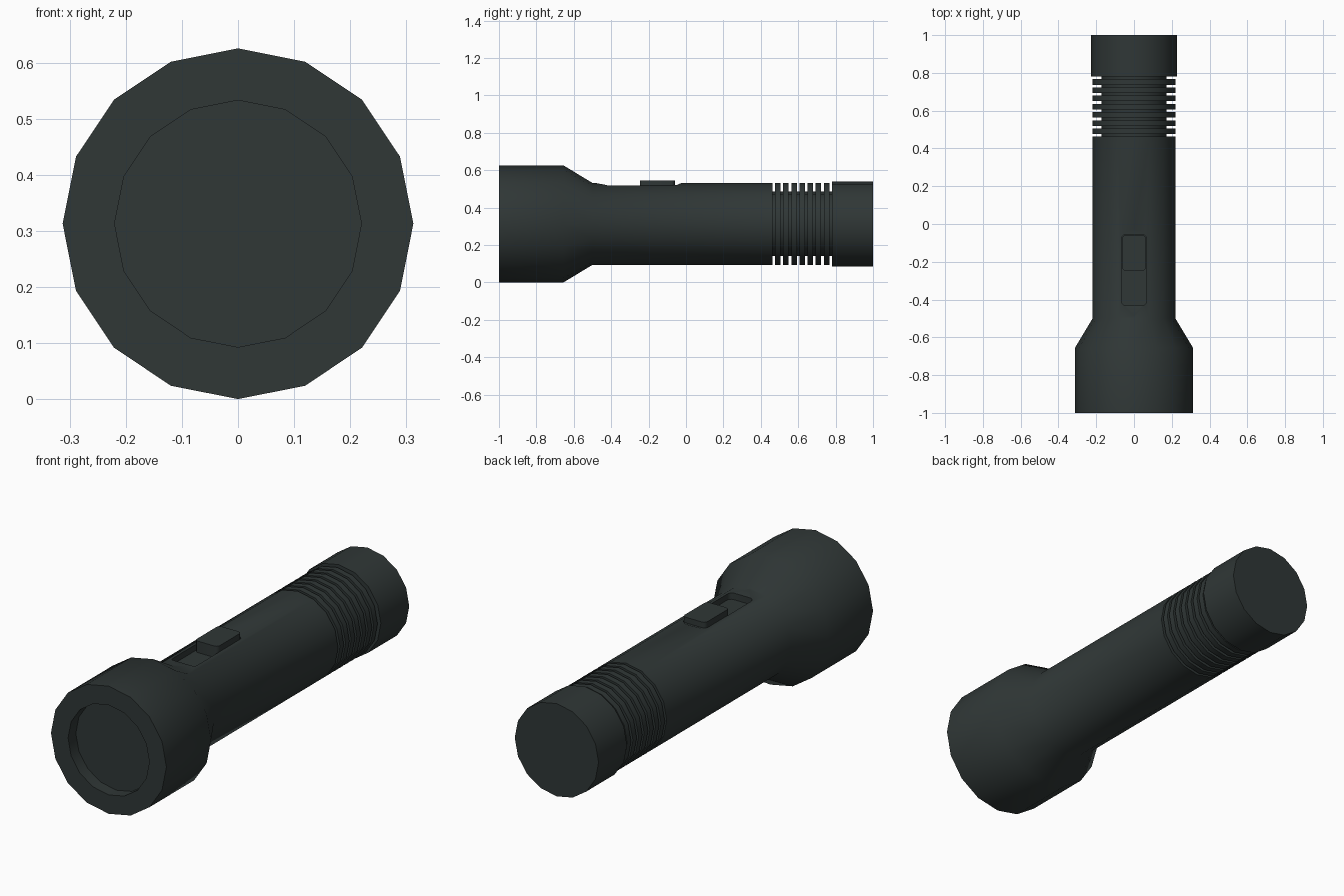
import bpy, bmesh, math

cube = bpy.data.objects.get("Cube")
if cube:
    bpy.data.objects.remove(cube, do_unlink=True)

SIDES = 16
AXIS_Z = 0.313
BODY_R = 0.219

casing = bpy.data.materials.new("dark_green_grey")
casing.use_nodes = True
colour = (0.029, 0.038, 0.037, 1)
casing.diffuse_color = colour
casing.node_tree.nodes["Principled BSDF"].inputs["Base Color"].default_value = colour


def finish(name, bm):
    bmesh.ops.recalc_face_normals(bm, faces=bm.faces)
    mesh = bpy.data.meshes.new(name)
    bm.to_mesh(mesh)
    bm.free()
    mesh.materials.append(casing)
    obj = bpy.data.objects.new(name, mesh)
    bpy.context.collection.objects.link(obj)
    return obj


def select(obj):
    bpy.ops.object.select_all(action="DESELECT")
    obj.select_set(True)
    bpy.context.view_layer.objects.active = obj


def lathe(name, profile):
    """Turn (radius, y) points about the long axis and close both ends."""
    bm = bmesh.new()
    rings = []
    for r, y in profile:
        angles = [2 * math.pi * i / SIDES for i in range(SIDES)]
        rings.append([bm.verts.new((r * math.sin(a), y, AXIS_Z + r * math.cos(a)))
                      for a in angles])
    for a, b in zip(rings, rings[1:]):
        for i in range(SIDES):
            j = (i + 1) % SIDES
            bm.faces.new((a[i], a[j], b[j], b[i]))
    bm.faces.new(rings[0])
    bm.faces.new(rings[-1])
    return finish(name, bm)


def rounded_block(name, half_width, y0, y1, z0, z1, radius):
    """Box with rounded upright edges."""
    bm = bmesh.new()
    bmesh.ops.create_cube(bm, size=1)
    for v in bm.verts:
        v.co = (v.co.x * 2 * half_width,
                (y0 + y1) / 2 + v.co.y * (y1 - y0),
                (z0 + z1) / 2 + v.co.z * (z1 - z0))
    upright = [e for e in bm.edges if abs(e.verts[0].co.z - e.verts[1].co.z) > 1e-4]
    bmesh.ops.bevel(bm, geom=upright, offset=radius, segments=3,
                    profile=0.5, affect="EDGES")
    return finish(name, bm)


def side_prism(name, outline, half_width):
    """Extrude a (y, z) outline across x."""
    bm = bmesh.new()
    face = bm.faces.new([bm.verts.new((-half_width, y, z)) for y, z in outline])
    out = bmesh.ops.extrude_face_region(bm, geom=[face])["geom"]
    for v in out:
        if isinstance(v, bmesh.types.BMVert):
            v.co.x = half_width
    return finish(name, bm)


def cut(target, cutter):
    cutter.hide_render = True
    mod = target.modifiers.new("cut", "BOOLEAN")
    mod.operation = "DIFFERENCE"
    mod.solver = "EXACT"
    mod.object = cutter
    select(target)
    bpy.ops.object.modifier_apply(modifier=mod.name)
    bpy.data.objects.remove(cutter, do_unlink=True)


# Housing: recessed lens, flared head, barrel, grooved grip, end cap
profile = [(0.22, -0.94), (0.22, -1), (0.3125, -1), (0.3125, -0.655), (BODY_R, -0.5)]
groove_r, width, pitch, start, count = 0.172, 0.014, 0.0435, 0.462, 8
for i in range(count):
    y = start + i * pitch
    profile += [(BODY_R, y), (groove_r, y), (groove_r, y + width)]
    if i < count - 1:
        profile.append((BODY_R, y + width))
cap_y = start + (count - 1) * pitch + width
profile += [(0.227, cap_y), (0.227, 1)]
housing = lathe("flashlight_housing", profile)

# Flattened ridge and rounded slot for the switch
cut(housing, side_prism("ridge_cutter",
                        [(-0.495, 0.534), (-0.42, 0.52), (-0.05, 0.52),
                         (-0.02, 0.534), (-0.02, 0.56), (-0.495, 0.56)], 0.09))
cut(housing, rounded_block("slot_cutter", 0.065, -0.432, -0.057, 0.49, 0.7, 0.02))

# Sliding switch
switch = rounded_block("switch_button", 0.062, -0.247, -0.06, 0.485, 0.546, 0.018)

for obj in (housing, switch):
    select(obj)
    bpy.ops.object.shade_smooth_by_angle(angle=math.radians(35))
